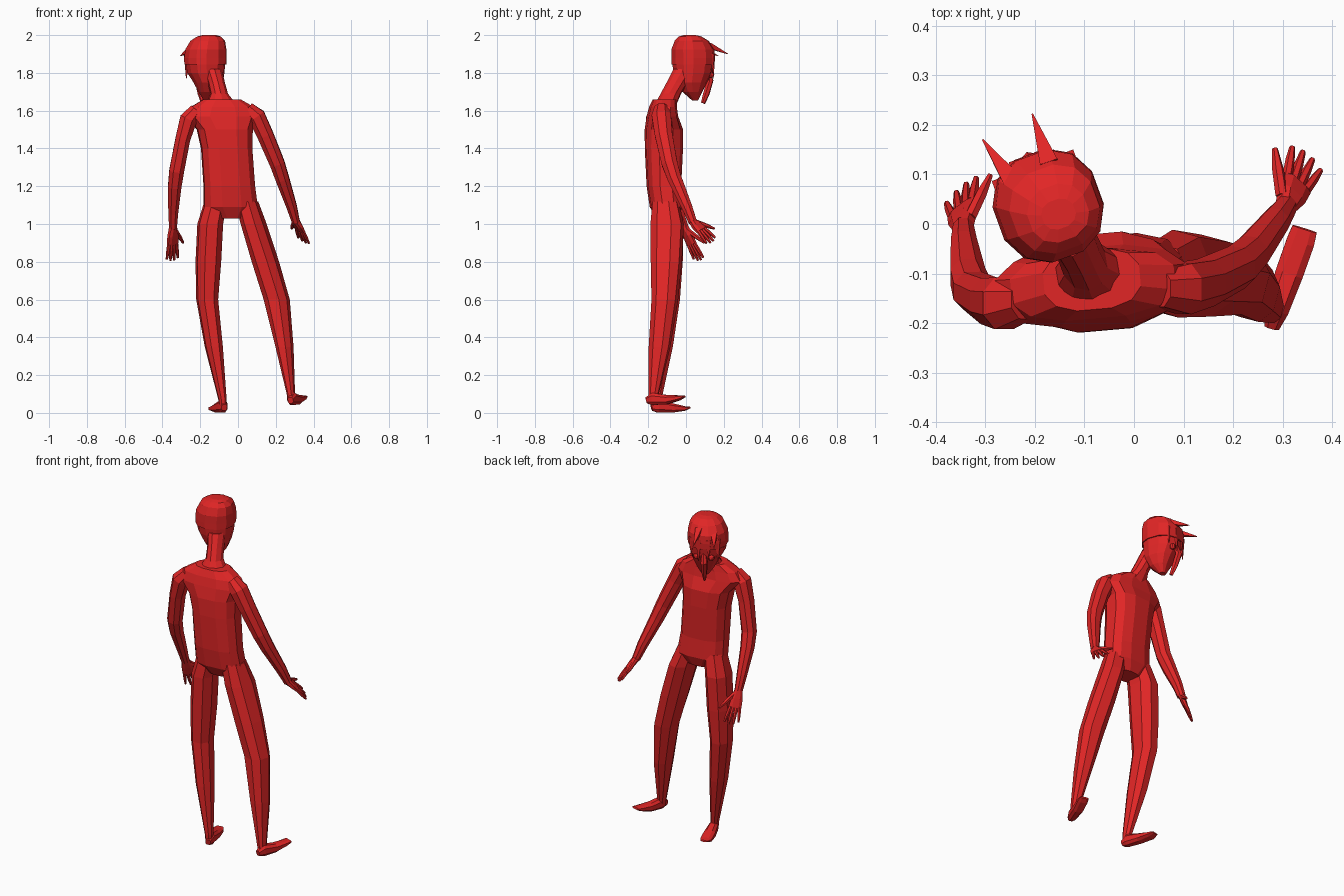
import bpy, bmesh, math
from mathutils import Vector

red = bpy.data.materials.new("red")
red.diffuse_color = (0.75, 0.019, 0.019, 1)


def finish(name, bm):
    bmesh.ops.recalc_face_normals(bm, faces=bm.faces)
    me = bpy.data.meshes.new(name)
    bm.to_mesh(me)
    bm.free()
    me.materials.append(red)
    ob = bpy.data.objects.new(name, me)
    bpy.context.collection.objects.link(ob)
    return ob


def tube(name, pts, n=8, ref=(1, 0, 0), power=2.0, flat=False):
    """Loft rings of (x, y, z, half width along ref, half depth); flat keeps rings horizontal."""
    bm = bmesh.new()
    rings = []
    for i, (x, y, z, ra, rb) in enumerate(pts):
        lo, hi = pts[max(i - 1, 0)], pts[min(i + 1, len(pts) - 1)]
        t = Vector((0, 0, 1)) if flat else (Vector(hi[:3]) - Vector(lo[:3])).normalized()
        a = Vector(ref) - t * t.dot(Vector(ref))
        a.normalize()
        b = t.cross(a)
        ring = []
        for k in range(n):
            ang = 2 * math.pi * (k + 0.5) / n
            c, s = math.cos(ang), math.sin(ang)
            c = math.copysign(abs(c) ** (2 / power), c)
            s = math.copysign(abs(s) ** (2 / power), s)
            ring.append(bm.verts.new(Vector((x, y, z)) + a * ra * c + b * rb * s))
        rings.append(ring)
    for r, q in zip(rings, rings[1:]):
        for k in range(n):
            bm.faces.new((r[k], r[(k + 1) % n], q[(k + 1) % n], q[k]))
    bm.faces.new(rings[0])
    bm.faces.new(rings[-1])
    return finish(name, bm)


def yaw(deg):
    return (math.cos(math.radians(deg)), math.sin(math.radians(deg)), 0)


# torso and shoulders
tube("torso", [
    (-.035, -.10, 1.03, .075, .055), (-.038, -.105, 1.09, .145, .085),
    (-.046, -.117, 1.2, .138, .09), (-.06, -.117, 1.4, .137, .1),
    (-.07, -.117, 1.5, .15, .1), (-.085, -.125, 1.57, .2, .08),
    (-.083, -.122, 1.62, .17, .07), (-.085, -.112, 1.66, .1, .062)],
    12, yaw(5), 2.6, True)

# neck, leaning forward into the head
tube("neck", [
    (-.085, -.115, 1.62, .09, .06), (-.1, -.08, 1.69, .047, .055),
    (-.115, -.045, 1.75, .045, .058), (-.135, -.005, 1.82, .05, .062)],
    10, yaw(10), 2.0, True)

# head, turned and bowed
FACE = yaw(20)
tube("head", [
    (-.162, .048, 1.655, .02, .016), (-.157, .034, 1.7, .052, .052),
    (-.158, .03, 1.75, .076, .082), (-.17, .035, 1.8, .096, .1),
    (-.173, .036, 1.86, .104, .108), (-.17, .035, 1.92, .1, .108)],
    12, FACE, 2.3, True)

# hair cap with slightly wider rim
tube("hair_cap", [
    (-.173, .036, 1.845, .109, .112), (-.173, .037, 1.88, .11, .113),
    (-.17, .036, 1.925, .106, .112), (-.16, .03, 1.97, .09, .088),
    (-.153, .022, 1.993, .062, .058), (-.152, .02, 2.0, .035, .03)],
    12, FACE, 2.3, True)

# two forward spikes of hair
for i, (base, tip) in enumerate([
        ((-.245, .085, 1.925), (-.305, .17, 1.89)),
        ((-.17, .12, 1.945), (-.205, .222, 1.9))]):
    tube("hair_spike_%d" % i, [(*base, .026, .022), (*tip, .002, .002)], 4, FACE)

# short strands hanging over the forehead
s, f = Vector(FACE), Vector((-FACE[1], FACE[0], 0))
mid = Vector((-.172, .036, 0))
for i, k in enumerate((-.075, -.03, .025, .07)):
    d = .105 - 5 * k * k
    a = mid + s * k + f * d + Vector((0, 0, 1.9))
    b = mid + s * k * 1.05 + f * (d + .004) + Vector((0, 0, 1.8 if i % 2 else 1.77))
    tube("fringe_%d" % i, [(*a, .022, .014), (*b, .002, .002)], 4, FACE)

# long drooping nose
tube("nose", [
    (-.2, .115, 1.82, .012, .012), (-.21, .128, 1.76, .02, .018),
    (-.198, .108, 1.69, .015, .018), (-.188, .09, 1.64, .007, .012)], 6, FACE)

# eyes
for i, k in enumerate((-.042, .042)):
    c = mid + s * k + f * .088 + Vector((0, 0, 1.79))
    bm = bmesh.new()
    bmesh.ops.create_uvsphere(bm, u_segments=8, v_segments=6, radius=.017)
    bmesh.ops.translate(bm, verts=bm.verts, vec=c)
    finish("eye_%d" % i, bm)

# legs
tube("leg_left", [
    (-.118, -.107, 1.12, .06, .07), (-.147, -.1, 1.0, .068, .09),
    (-.157, -.1, .8, .068, .085), (-.163, -.104, .6, .058, .074),
    (-.128, -.128, .35, .048, .06), (-.082, -.157, .07, .022, .028),
    (-.08, -.158, .03, .02, .024)], 8, yaw(8), 2.3, True)
tube("leg_right", [
    (.045, -.107, 1.12, .06, .07), (.083, -.1, 1.0, .065, .09),
    (.145, -.104, .8, .07, .083), (.205, -.112, .6, .068, .07),
    (.246, -.14, .35, .046, .058), (.28, -.172, .1, .021, .028),
    (.282, -.174, .06, .02, .024)], 8, yaw(-15), 2.3, True)

# feet
tube("foot_left", [
    (-.072, -.182, .028, .016, .018), (-.08, -.15, .036, .026, .036),
    (-.105, -.075, .026, .034, .026), (-.126, -.01, .023, .034, .013),
    (-.132, .02, .028, .022, .005)], 8, yaw(15), 2.6)
tube("foot_right", [
    (.278, -.208, .066, .016, .018), (.287, -.175, .074, .026, .034),
    (.313, -.1, .07, .03, .026), (.336, -.035, .08, .03, .014),
    (.344, -.01, .087, .027, .006)], 8, yaw(-15), 2.6)

# arms
tube("arm_left", [
    (-.22, -.155, 1.6, .04, .04), (-.262, -.16, 1.555, .05, .056),
    (-.292, -.155, 1.45, .042, .05), (-.325, -.135, 1.28, .042, .042),
    (-.335, -.105, 1.2, .038, .04), (-.343, -.04, 1.06, .028, .03),
    (-.344, -.008, .98, .022, .024)], 8, (1, 0, 0), 2.2)
tube("arm_right", [
    (.05, -.13, 1.61, .04, .04), (.098, -.13, 1.57, .05, .055),
    (.145, -.118, 1.47, .046, .05), (.208, -.087, 1.32, .042, .045),
    (.235, -.06, 1.24, .038, .04), (.285, .005, 1.09, .029, .03),
    (.307, .036, 1.01, .022, .024)], 8, (1, 0, 0), 2.2)


# hands: palm, four fingers and thumb
def hand(side, wrist, knuckle, tip, spread, thumb):
    w, k, t, sp, th = map(Vector, (wrist, knuckle, tip, spread, thumb))
    half = sp.length
    m = w.lerp(k, .5)
    tube("palm_" + side, [(*w, .021, .02), (*m, half * .9, .017), (*k, half, .012)], 8, sp, 2.6)
    for i in range(4):
        u = -.78 + .52 * i
        drop = (t - k) * (.0 if i in (1, 2) else -.12)
        a, b = k + sp * u, t + sp * u * 1.35 + drop
        a = a.lerp(k - (b - k) * .2, .1)
        tube("finger_%s_%d" % (side, i), [(*a, .0105, .0105), (*a.lerp(b, .55), .0095, .0095),
                                          (*b, .006, .006)], 6, sp)
    a = w.lerp(k, .25) + sp * .5
    tube("thumb_" + side, [(*a, .013, .013), (*a.lerp(th, .55), .012, .012), (*th, .006, .006)], 6, sp)


hand("left", (-.344, -.008, .985), (-.346, .03, .892), (-.348, .072, .807),
     (.028, .024, .004), (-.29, .098, .9))
hand("right", (.306, .034, 1.015), (.328, .083, .967), (.35, .138, .905),
     (-.027, .022, .014), (.284, .152, .975))
